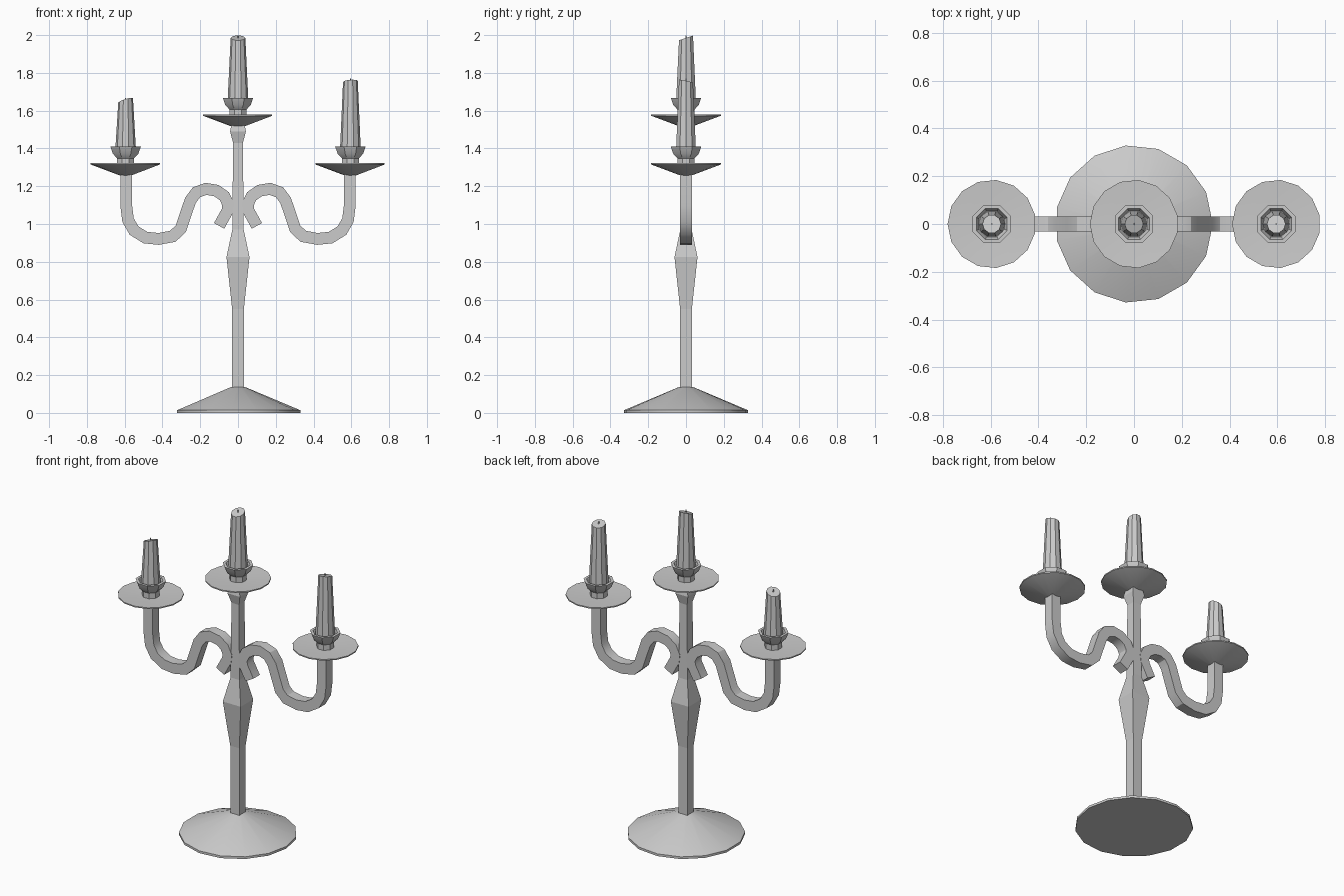
import bpy, bmesh, math
from mathutils import Vector

cube = bpy.data.objects.get("Cube")
if cube:
    bpy.data.objects.remove(cube)

grey = bpy.data.materials.new("pale_grey")
grey.use_nodes = True
COLOUR = (0.6, 0.6, 0.6, 1)
grey.diffuse_color = COLOUR
grey.node_tree.nodes["Principled BSDF"].inputs["Base Color"].default_value = COLOUR


def finish(name, bm, angle=30):
    bmesh.ops.recalc_face_normals(bm, faces=bm.faces)
    mesh = bpy.data.meshes.new(name)
    bm.to_mesh(mesh)
    bm.free()
    mesh.materials.append(grey)
    ob = bpy.data.objects.new(name, mesh)
    bpy.context.collection.objects.link(ob)
    bpy.ops.object.select_all(action='DESELECT')
    ob.select_set(True)
    bpy.context.view_layer.objects.active = ob
    bpy.ops.object.shade_smooth_by_angle(angle=math.radians(angle))
    return ob


def lathe(name, profile, sides, x=0, z=0, turn=0, tilt=(0, 0), angle=30):
    """Stack of rings from (radius, height) pairs, capped; tilt slants the last ring."""
    bm = bmesh.new()
    rings = []
    for k, (r, h) in enumerate(profile):
        last = k == len(profile) - 1
        ring = []
        for i in range(sides):
            a = math.radians(turn) + math.tau * i / sides
            px, py = r * math.cos(a), r * math.sin(a)
            lift = tilt[0] * px + tilt[1] * py if last else 0
            ring.append(bm.verts.new((x + px, py, z + h + lift)))
        rings.append(ring)
    for low, high in zip(rings, rings[1:]):
        for i in range(sides):
            j = (i + 1) % sides
            bm.faces.new((low[i], low[j], high[j], high[i]))
    bm.faces.new(rings[0])
    bm.faces.new(rings[-1])
    return finish(name, bm, angle)


def ribbon(name, path, half, side):
    """Square bar swept along a path in the xz plane, with mitred joints."""
    bm = bmesh.new()
    pts = [Vector(p) for p in path]
    rings = []
    for i, p in enumerate(pts):
        d0 = (p - pts[max(i - 1, 0)]).normalized()
        d1 = (pts[min(i + 1, len(pts) - 1)] - p).normalized()
        t = (d0 + d1).normalized()
        cos_half = max(t.dot(d0 if i else d1), 0.5)
        n = Vector((-t.y, t.x)) * half / cos_half
        corners = [(p + n, -half), (p + n, half), (p - n, half), (p - n, -half)]
        rings.append([bm.verts.new((side * c.x, y, c.y)) for c, y in corners])
    for a, b in zip(rings, rings[1:]):
        for i in range(4):
            j = (i + 1) % 4
            bm.faces.new((a[i], a[j], b[j], b[i]))
    bm.faces.new(rings[0])
    bm.faces.new(rings[-1])
    return finish(name, bm)


# Foot and square column
lathe("base", [(0.33, 0), (0.33, 0.014), (0.04, 0.136), (0.02, 0.138)], 15)
R2 = math.sqrt(2)
column = [(0.031, 0.12), (0.031, 0.55), (0.061, 0.825), (0.03, 0.97),
          (0.026, 1.43), (0.042, 1.49), (0.034, 1.53)]
lathe("column", [(w * R2, h) for w, h in column], 4, turn=45, angle=5)

# Scrolled arms
arm = [(0.1, 0.99), (0.056, 1.07), (0.052, 1.105), (0.072, 1.147), (0.115, 1.177),
       (0.17, 1.186), (0.22, 1.168), (0.252, 1.125), (0.303, 0.975), (0.345, 0.935),
       (0.42, 0.921), (0.49, 0.928), (0.55, 0.965), (0.582, 1.02), (0.592, 1.1),
       (0.592, 1.275)]
for side, word in ((1, "left"), (-1, "right")):
    ribbon(word + "_arm", arm, 0.031, side)

# Drip dish, cup, candle and wick on each holder
dish = [(0.03, -0.065), (0.185, -0.007), (0.185, 0), (0.045, -0.008)]
cup = [(0.049, -0.02), (0.049, 0.026), (0.073, 0.05), (0.087, 0.087), (0.07, 0.087),
       (0.058, 0.06)]
holders = [("middle", 0, 1.58, 0.405, (0, 0.33)),
           ("left", 0.595, 1.322, 0.433, (0.08, -0.22)),
           ("right", -0.595, 1.322, 0.332, (0.3, -0.2))]
for word, x, z, top, tilt in holders:
    lathe(word + "_dish", dish, 15, x, z, turn=180)
    lathe(word + "_cup", cup, 8, x, z, turn=22.5)
    lathe(word + "_candle", [(0.056, 0.05), (0.039, top)], 10, x, z, tilt=tilt)
    lathe(word + "_wick", [(0.004, top - 0.01), (0.003, top + 0.014)], 5, x, z)
